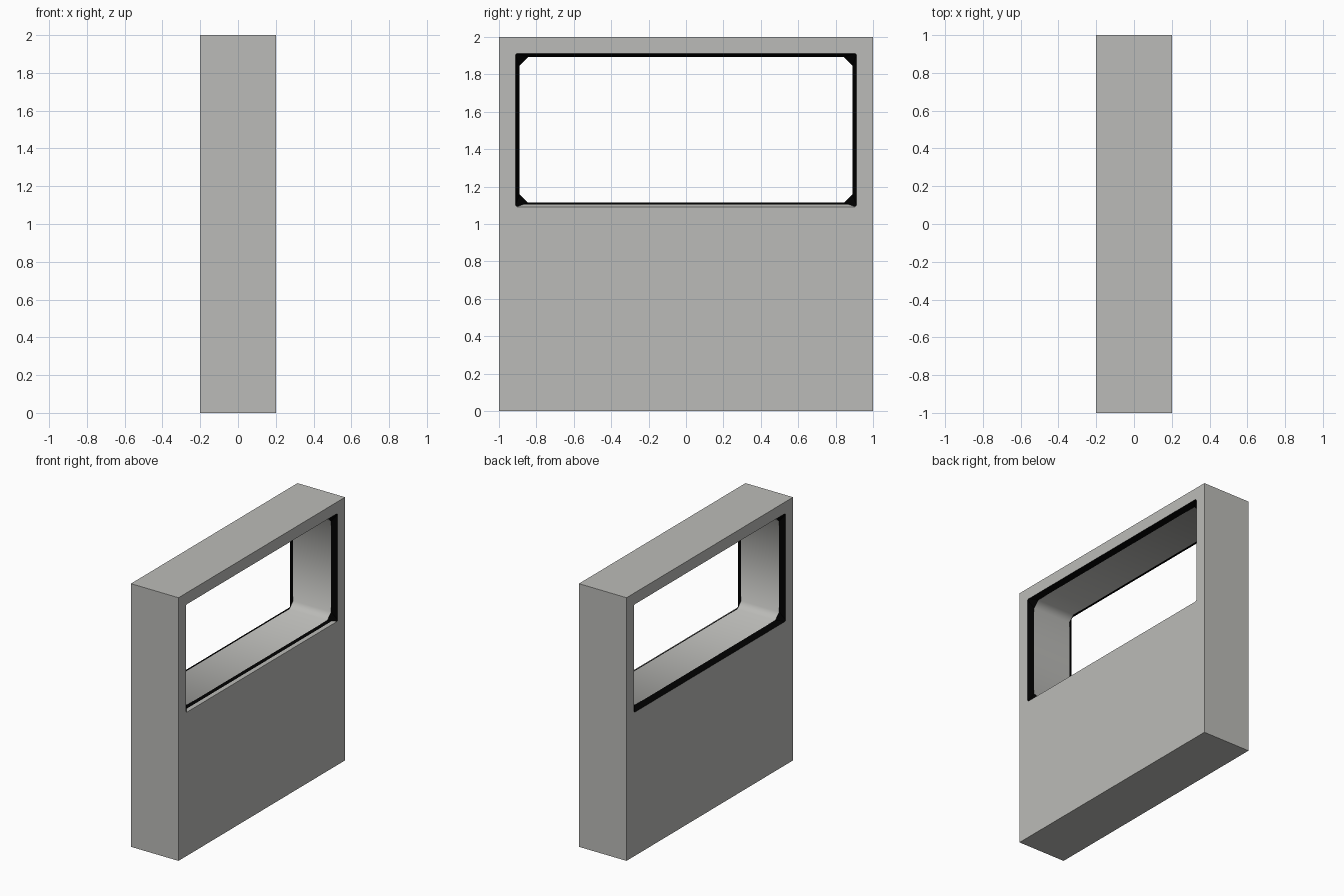
import bpy, bmesh

if "Cube" in bpy.data.objects:
    bpy.data.objects.remove(bpy.data.objects["Cube"])

def material(name, col):
    m = bpy.data.materials.new(name)
    m.diffuse_color = (*col, 1)
    m.use_nodes = True
    m.node_tree.nodes["Principled BSDF"].inputs["Base Color"].default_value = m.diffuse_color
    return m

grey = material("warm_grey", (0.5, 0.5, 0.48))
black = material("rubber_black", (0.0, 0.0, 0.0))

def outline(x, half_y, z0, z1, c):
    """Rectangle in the YZ plane with clipped corners, counter-clockwise from +x."""
    h = half_y
    return [(x, -h + c, z0), (x, h - c, z0), (x, h, z0 + c), (x, h, z1 - c),
            (x, h - c, z1), (x, -h + c, z1), (x, -h, z1 - c), (x, -h, z0 + c)]

def new_object(name, bm, mats):
    bmesh.ops.remove_doubles(bm, verts=bm.verts, dist=1e-5)
    me = bpy.data.meshes.new(name)
    bm.to_mesh(me)
    bm.free()
    for m in mats:
        me.materials.append(m)
    ob = bpy.data.objects.new(name, me)
    bpy.context.collection.objects.link(ob)
    return ob

def loft(bm, front, back):
    """Band facing the middle of the opening; front is the +x loop."""
    a = [bm.verts.new(p) for p in front]
    b = [bm.verts.new(p) for p in back]
    n = len(a)
    return [bm.faces.new((a[i], a[(i + 1) % n], b[(i + 1) % n], b[i])) for i in range(n)]

def mouth(s): return outline(s * 0.2, 0.912, 1.092, 1.912, 0.008)
def step(s): return outline(s * 0.18, 0.901, 1.103, 1.903, 0.026)
def throat(s): return outline(s * 0.16, 0.89, 1.114, 1.892, 0.045)

# Wall slab: outer sides, plus two faces pierced by the opening
bm = bmesh.new()
rect = [(-1, 0), (1, 0), (1, 2), (-1, 2)]
rims = {}
for s in (1, -1):
    out = [bm.verts.new((s * 0.2, y, z)) for y, z in rect]
    hole = [bm.verts.new(p) for p in mouth(s)]
    rims[s] = out
    for i in range(4):
        j = (i + 1) % 4
        side = [out[i], out[j], hole[2 * i + 1], hole[2 * i]]
        corner = [out[j], hole[(2 * i + 2) % 8], hole[2 * i + 1]]
        for f in (side, corner):
            bm.faces.new(f if s > 0 else f[::-1])
for i in range(4):
    j = (i + 1) % 4
    bm.faces.new((rims[1][j], rims[1][i], rims[-1][i], rims[-1][j]))
new_object("wall_slab", bm, [grey])

# Smooth lining through the opening
bm = bmesh.new()
for f in loft(bm, throat(1), throat(-1)):
    f.smooth = True
new_object("window_lining", bm, [grey])

# Black sloping trim at both mouths
for s, name in ((1, "right_trim"), (-1, "left_trim")):
    bm = bmesh.new()
    for a, b in ((mouth, step), (step, throat)):
        faces = loft(bm, a(s), b(s)) if s > 0 else loft(bm, b(s), a(s))
        # the lip of the right-hand sill stays grey
        if s > 0 and a is mouth:
            faces[0].material_index = 1
    new_object(name, bm, [black, grey])
